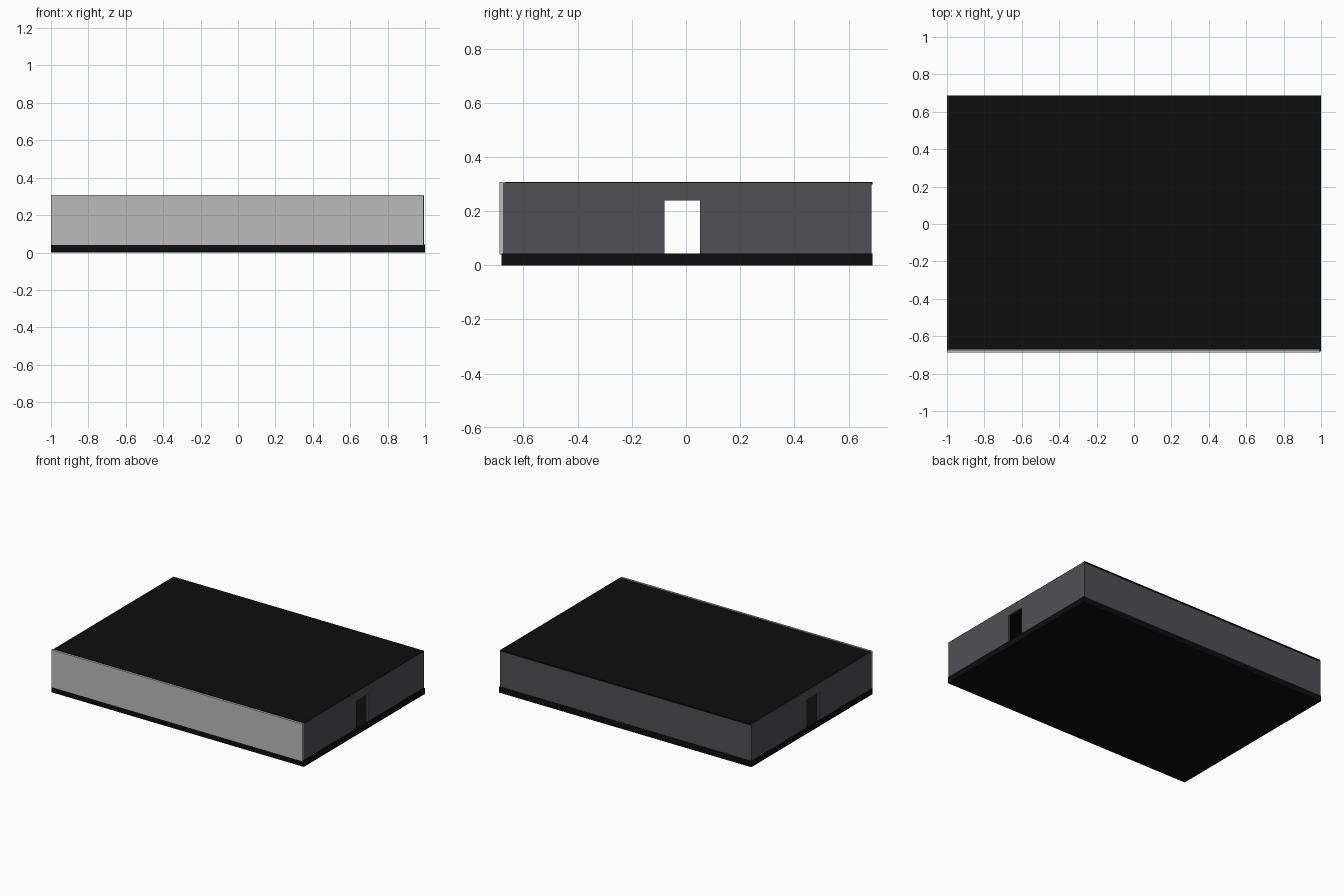
import bpy, bmesh

if "Cube" in bpy.data.objects:
    bpy.data.objects.remove(bpy.data.objects["Cube"])


def material(name, rgb):
    m = bpy.data.materials.new(name)
    m.diffuse_color = (*rgb, 1)
    m.use_nodes = True
    m.node_tree.nodes["Principled BSDF"].inputs["Base Color"].default_value = m.diffuse_color
    return m


BLACK = material("black", (0.004, 0.004, 0.004))
GREY = material("dark grey", (0.08, 0.08, 0.092))
LIGHT = material("light grey", (0.5, 0.5, 0.5))


def finish(name, bm, mat):
    bmesh.ops.recalc_face_normals(bm, faces=bm.faces)
    me = bpy.data.meshes.new(name)
    bm.to_mesh(me)
    bm.free()
    me.materials.append(mat)
    ob = bpy.data.objects.new(name, me)
    bpy.context.collection.objects.link(ob)
    return ob


def box(name, x, y, z, mat):
    bm = bmesh.new()
    bmesh.ops.create_cube(bm, size=1)
    for v in bm.verts:
        v.co = [r[0] + (c + 0.5) * (r[1] - r[0]) for c, r in zip(v.co, (x, y, z))]
    return finish(name, bm, mat)


def door_wall(name, x0, x1):
    # side wall outline in y, z with a doorway open at the floor
    outline = [(-0.675, 0.043), (-0.08, 0.043), (-0.08, 0.24), (0.052, 0.24),
               (0.052, 0.043), (0.675, 0.043), (0.675, 0.304), (-0.675, 0.304)]
    bm = bmesh.new()
    face = bm.faces.new([bm.verts.new((x0, y, z)) for y, z in outline])
    ext = bmesh.ops.extrude_face_region(bm, geom=[face])
    for v in ext["geom"]:
        if isinstance(v, bmesh.types.BMVert):
            v.co.x = x1
    return finish(name, bm, GREY)


# floor and roof slabs
box("floor_slab", (-1, 1), (-0.682, 0.688), (0, 0.043), BLACK)
box("roof_slab", (-0.992, 0.992), (-0.668, 0.688), (0.298, 0.308), BLACK)

# walls
door_wall("left_wall", -0.998, -0.984)
door_wall("right_wall", 0.98, 0.994)
box("back_wall", (-0.998, 0.994), (0.672, 0.685), (0.043, 0.304), GREY)
box("front_wall", (-0.998, 0.992), (-0.676, -0.668), (0.043, 0.306), GREY)

# pale cladding over the front
box("front_cladding", (-0.999, 0.992), (-0.688, -0.676), (0.04, 0.308), LIGHT)
